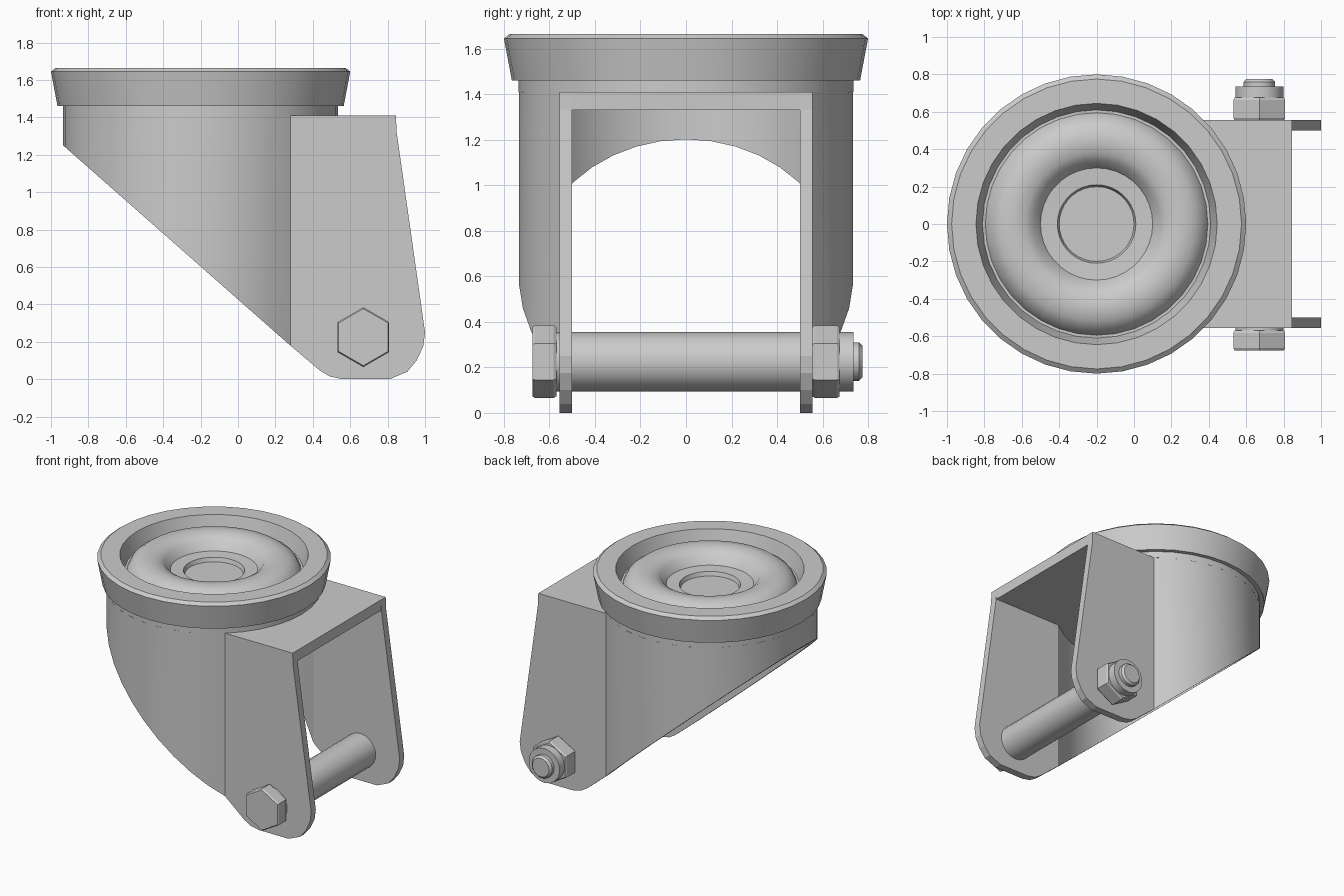
import bpy, bmesh, math

if "Cube" in bpy.data.objects:
    bpy.data.objects.remove(bpy.data.objects["Cube"])

CX, R_OUT, R_IN = -0.2, 0.735, 0.68      # swivel axis and shell radii
X_JOIN, Y_OUT, Y_IN = 0.28, 0.555, 0.50  # where the shell meets the flat cheeks
Z_TOP, Z_CEIL = 1.41, 1.33
BOLT_X, BOLT_Z = 0.67, 0.225


def finish(name, bm, smooth=False):
    bmesh.ops.remove_doubles(bm, verts=bm.verts, dist=1e-5)
    bmesh.ops.recalc_face_normals(bm, faces=bm.faces)
    me = bpy.data.meshes.new(name)
    bm.to_mesh(me)
    bm.free()
    ob = bpy.data.objects.new(name, me)
    bpy.context.collection.objects.link(ob)
    if smooth:
        bpy.ops.object.select_all(action='DESELECT')
        ob.select_set(True)
        bpy.context.view_layer.objects.active = ob
        bpy.ops.object.shade_smooth_by_angle(angle=math.radians(30))
    return ob


def lathe(name, profile, sides, place, smooth=True):
    """Revolve (radius, height) points that start and end on the axis."""
    bm = bmesh.new()
    rings = []
    for r, h in profile:
        if r == 0:
            rings.append([bm.verts.new(place(0, 0, h))] * sides)
        else:
            rings.append([bm.verts.new(place(r * math.sin(2 * math.pi * i / sides),
                                             r * math.cos(2 * math.pi * i / sides), h))
                          for i in range(sides)])
    for a, b in zip(rings, rings[1:]):
        for i in range(sides):
            j = (i + 1) % sides
            bm.faces.new(list(dict.fromkeys((a[i], a[j], b[j], b[i]))))
    return finish(name, bm, smooth)


def prism(name, outline, place, lo, hi):
    bm = bmesh.new()
    a = [bm.verts.new(place(u, v, lo)) for u, v in outline]
    b = [bm.verts.new(place(u, v, hi)) for u, v in outline]
    bm.faces.new(a)
    bm.faces.new(b)
    for i in range(len(a)):
        j = (i + 1) % len(a)
        bm.faces.new((a[i], a[j], b[j], b[i]))
    return finish(name, bm)


def on_swivel(u, v, h):
    return (CX + u, v, h)


def on_bolt(u, v, h):
    return (BOLT_X + u, h, BOLT_Z + v)


# swivel race with raised inner ring and recessed centre
race = [(0, 1.46), (0.765, 1.46), (0.80, 1.645), (0.775, 1.665), (0.645, 1.665),
        (0.61, 1.55), (0.595, 1.55), (0.57, 1.60), (0.52, 1.635), (0.45, 1.65),
        (0.38, 1.635), (0.34, 1.61), (0.30, 1.55), (0.21, 1.545), (0.20, 1.515), (0, 1.515)]
lathe("swivel_race", race, 36, on_swivel)
lathe("collar", [(0, Z_TOP), (R_OUT, Z_TOP), (R_OUT, 1.462), (0, 1.462)], 36, on_swivel)

# curved shell, cut off below along a slope
a0 = math.atan2(Y_OUT, X_JOIN - CX)
N = 28
outer, inner = [], []
for i in range(N + 1):
    a = a0 + (2 * math.pi - 2 * a0) * i / N
    outer.append((CX + R_OUT * math.cos(a), R_OUT * math.sin(a)))
    inner.append((CX + R_IN * math.cos(a), R_IN * math.sin(a)))
for k, s in ((0, 1), (N, -1)):
    outer[k] = (X_JOIN, s * Y_OUT)
    inner[k] = (X_JOIN, s * Y_IN)

bm = bmesh.new()
sections = []
for o, n in zip(outer, inner):
    pts = []
    for x, y in (o, n):
        pts += [(x, y, Z_TOP), (x, y, 0.18 + (X_JOIN - x) * 0.881)]
    sections.append([bm.verts.new(pts[k]) for k in (0, 1, 3, 2)])
for a, b in zip(sections, sections[1:]):
    for i in range(4):
        j = (i + 1) % 4
        bm.faces.new((a[i], a[j], b[j], b[i]))
bm.faces.new(sections[0])
bm.faces.new(sections[-1])
finish("fork_shell", bm, True)

# crown plate: fills the shell top and runs out between the cheeks
crown = inner + [(0.845, -Y_IN), (0.845, Y_IN)]
prism("crown_plate", crown, lambda u, v, h: (u, v, h), Z_CEIL, Z_TOP)

# fork cheeks
cheek = [(X_JOIN, Z_TOP), (0.845, Z_TOP), (0.847, 1.33), (1.0, 0.25), (0.99, 0.175),
         (0.955, 0.10), (0.905, 0.04), (0.81, 0.0), (0.56, 0.0), (0.49, 0.015),
         (0.44, 0.045), (X_JOIN, 0.18)]
for side, s in (("front", -1), ("back", 1)):
    prism(side + "_fork_cheek", cheek, lambda u, v, h: (u, h, v), s * Y_IN, s * Y_OUT)

# axle bolt, hex head and lock nut
axle = [(0, -0.58), (0.13, -0.58), (0.13, 0.735), (0.085, 0.735), (0.085, 0.76),
        (0.07, 0.775), (0, 0.775)]
lathe("axle", axle, 18, on_bolt)
for name, lo, hi in (("bolt_head", -0.675, -0.57), ("lock_nut", 0.555, 0.675)):
    hexagon = [(0, lo), (0.152, lo), (0.16, lo + 0.012), (0.16, hi - 0.012), (0.152, hi), (0, hi)]
    lathe(name, hexagon, 6, on_bolt, False)
